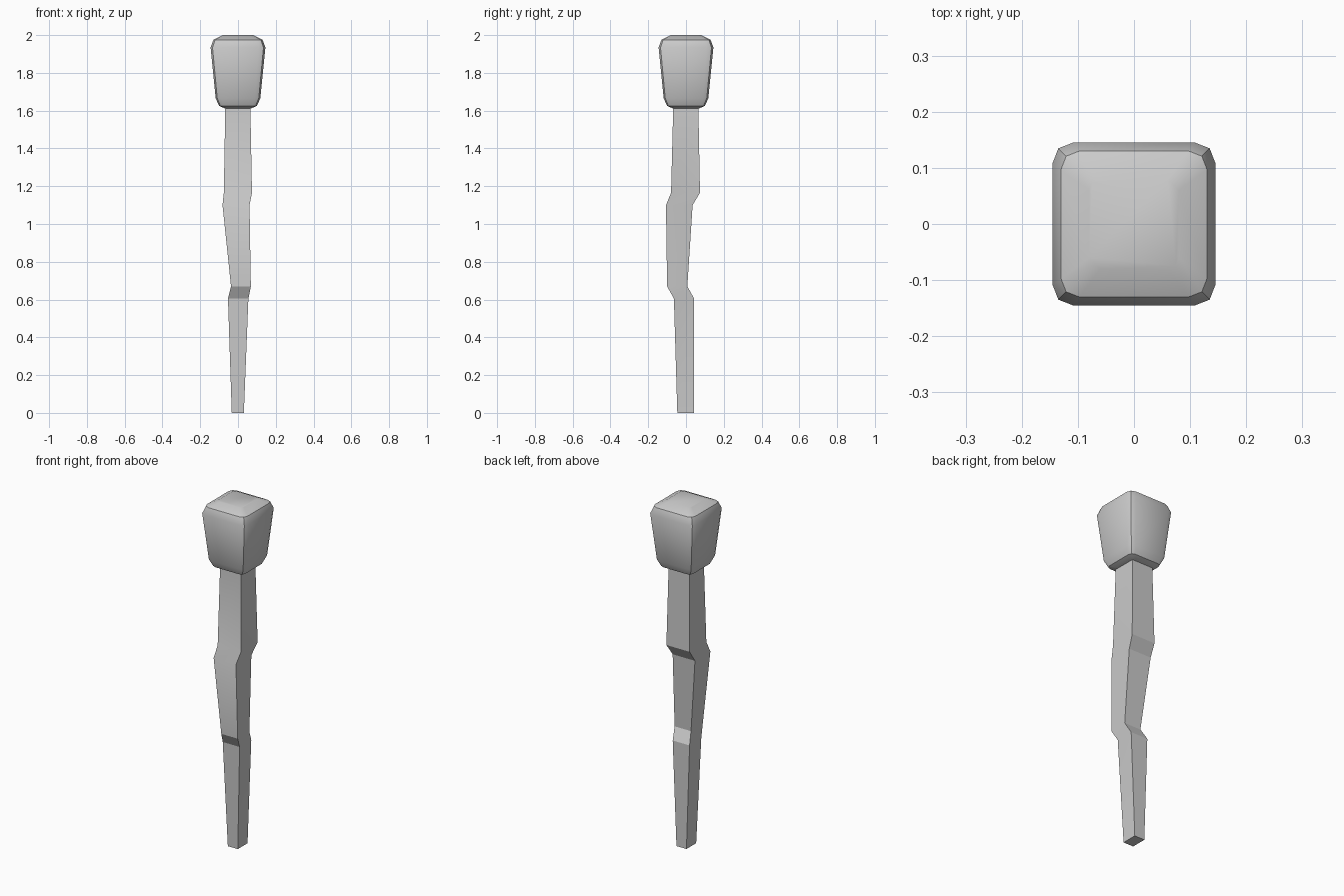
import bpy, bmesh, math

if "Cube" in bpy.data.objects:
    bpy.data.objects.remove(bpy.data.objects["Cube"])


def loft(name, rings, angle):
    """Skin a stack of matching rings and cap both ends."""
    bm = bmesh.new()
    loops = [[bm.verts.new(p) for p in ring] for ring in rings]
    n = len(loops[0])
    for a, b in zip(loops, loops[1:]):
        for i in range(n):
            j = (i + 1) % n
            bm.faces.new((a[i], a[j], b[j], b[i]))
    bm.faces.new(loops[0][::-1])
    bm.faces.new(loops[-1])
    bmesh.ops.recalc_face_normals(bm, faces=bm.faces)
    mesh = bpy.data.meshes.new(name)
    bm.to_mesh(mesh)
    bm.free()
    obj = bpy.data.objects.new(name, mesh)
    bpy.context.collection.objects.link(obj)
    bpy.ops.object.select_all(action='DESELECT')
    obj.select_set(True)
    bpy.context.view_layer.objects.active = obj
    bpy.ops.object.shade_smooth_by_angle(angle=math.radians(angle))
    return obj


def rect(z, x0, x1, y0, y1):
    return [(x0, y0, z), (x1, y0, z), (x1, y1, z), (x0, y1, z)]


def soft_square(z, h):
    """Square ring with each corner cut by two short edges."""
    quarter = [(h, -0.75 * h), (h, 0.75 * h), (0.93 * h, 0.93 * h)]
    ring = []
    for k in range(4):
        c, s = round(math.cos(k * math.pi / 2)), round(math.sin(k * math.pi / 2))
        ring += [(c * x - s * y, s * x + c * y, z) for x, y in quarter]
    return ring


# Crooked square shaft: z, x range, y range
shaft = [(0.0, -0.033, 0.031, -0.046, 0.043),
         (0.605, -0.053, 0.055, -0.064, 0.043),
         (0.67, -0.037, 0.068, -0.100, 0.007),
         (1.10, -0.082, 0.061, -0.106, 0.035),
         (1.165, -0.075, 0.074, -0.079, 0.074),
         (1.64, -0.067, 0.065, -0.067, 0.065)]
loft("shaft", [rect(*s) for s in shaft], 25)

# Flared, softened block on top: z, half width
head = [(1.612, 0.07), (1.625, 0.100), (1.665, 0.118),
        (1.935, 0.145), (1.975, 0.130), (2.0, 0.080)]
loft("head", [soft_square(z, h) for z, h in head], 40)
